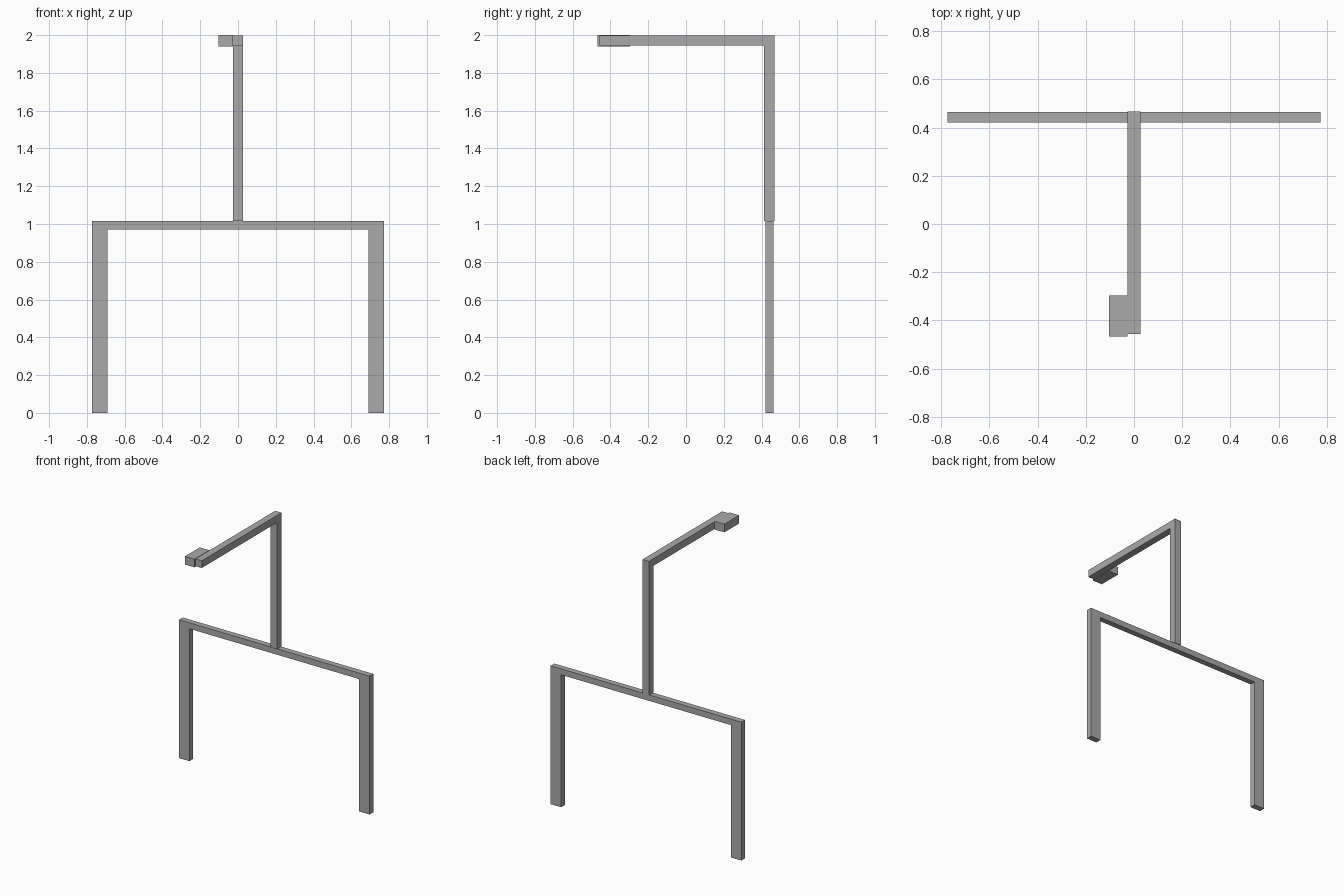
import bpy
import bmesh
from mathutils import Vector

cube = bpy.data.objects.get("Cube")
if cube:
    bpy.data.objects.remove(cube, do_unlink=True)

# One plain grey for the whole frame
grey = bpy.data.materials.new("plain_grey")
grey.use_nodes = True
colour = (0.4, 0.4, 0.4, 1)
grey.diffuse_color = colour
grey.node_tree.nodes["Principled BSDF"].inputs["Base Color"].default_value = colour


def box(name, low, high):
    """Axis-aligned box between two opposite corners."""
    low, high = Vector(low), Vector(high)
    mesh = bpy.data.meshes.new(name)
    bm = bmesh.new()
    bmesh.ops.create_cube(bm, size=1)
    bmesh.ops.scale(bm, vec=high - low, verts=bm.verts)
    bmesh.ops.translate(bm, vec=(low + high) / 2, verts=bm.verts)
    bm.to_mesh(mesh)
    bm.free()
    mesh.materials.append(grey)
    obj = bpy.data.objects.new(name, mesh)
    bpy.context.collection.objects.link(obj)
    return obj


half_width, leg_width = 0.774, 0.084
back, front = 0.464, 0.421
beam_low, beam_top = 0.972, 1.016
post_half = 0.026
post_back, post_front = 0.468, 0.413
arm_low, top = 1.945, 1.998

# Two flat legs joined by a cross beam
inner = half_width - leg_width
box("left_leg", (inner, front, 0), (half_width, back, beam_top))
box("right_leg", (-half_width, front, 0), (-inner, back, beam_top))
box("cross_beam", (-inner, front, beam_low), (inner, back, beam_top))

# Upright post with an arm reaching forward
box("upright_post", (-post_half, post_front, beam_top), (post_half, post_back, arm_low))
box("overhead_arm", (-post_half, -0.457, arm_low), (post_half, post_back, top))

# Block fixed to the side of the arm tip
box("end_block", (-0.104, -0.468, 1.94), (-post_half, -0.296, 2.0))
